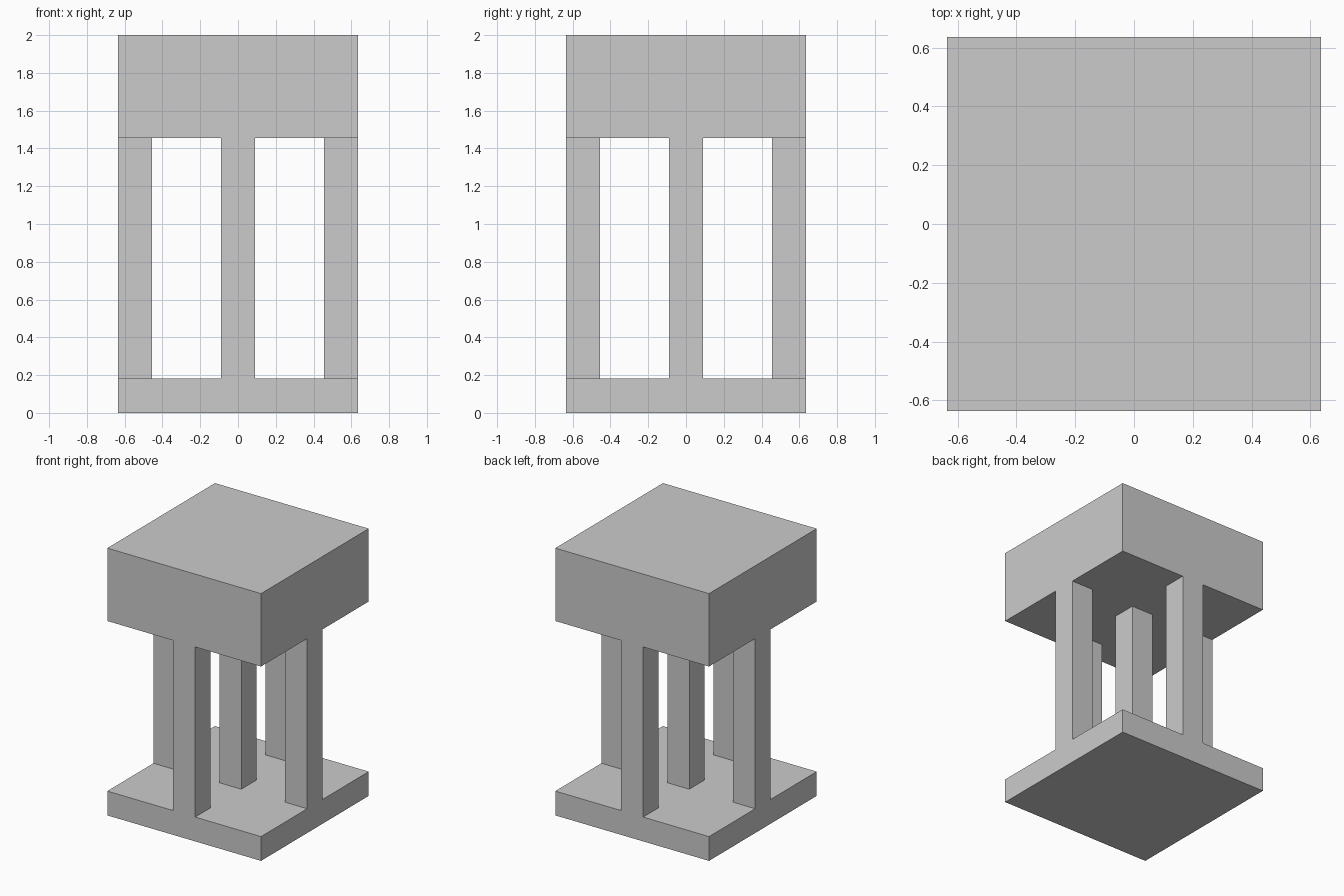
import bpy, bmesh

if "Cube" in bpy.data.objects:
    bpy.data.objects.remove(bpy.data.objects["Cube"])

U = 2 / 11  # everything sits on an 11-unit-high module


def make_boxes(name, boxes):
    """One object from boxes given as (x0, x1, y0, y1, z0, z1) in modules."""
    bm = bmesh.new()
    for x0, x1, y0, y1, z0, z1 in boxes:
        verts = bmesh.ops.create_cube(bm, size=1)["verts"]
        for v in verts:
            v.co = ((x1 if v.co.x > 0 else x0) * U,
                    (y1 if v.co.y > 0 else y0) * U,
                    (z1 if v.co.z > 0 else z0) * U)
    mesh = bpy.data.meshes.new(name)
    bm.to_mesh(mesh)
    bm.free()
    obj = bpy.data.objects.new(name, mesh)
    bpy.context.collection.objects.link(obj)
    return obj


# Base slab and heavy top block
stand = make_boxes("pillared_stand", [(-3.5, 3.5, -3.5, 3.5, 0, 1)])
top = make_boxes("top_block", [(-3.5, 3.5, -3.5, 3.5, 8, 11)])

# Square columns: one central, one flush with the middle of each side
centres = [(0, 0), (3, 0), (-3, 0), (0, 3), (0, -3)]
columns = make_boxes("columns", [(x - .5, x + .5, y - .5, y + .5, 1, 8)
                                 for x, y in centres])

# Fuse into one continuous solid so flush faces have no seams
bpy.context.view_layer.objects.active = stand
for part in (columns, top):
    mod = stand.modifiers.new("join_" + part.name, "BOOLEAN")
    mod.operation = "UNION"
    mod.solver = "EXACT"
    mod.object = part
    bpy.ops.object.modifier_apply(modifier=mod.name)
    bpy.data.objects.remove(part)
